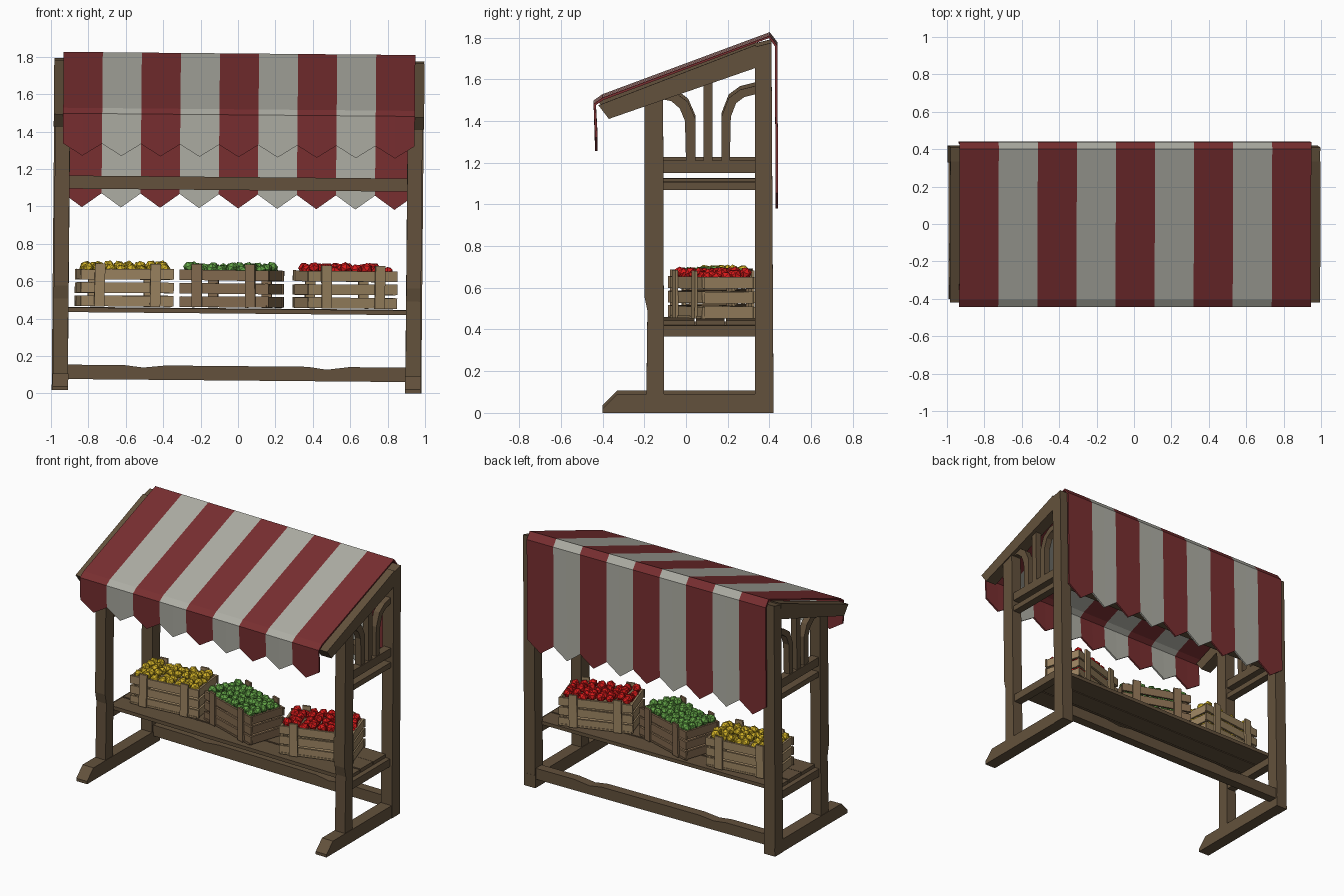
import bpy, bmesh, math, random
from mathutils import Matrix, Vector

if "Cube" in bpy.data.objects:
    bpy.data.objects.remove(bpy.data.objects["Cube"])

random.seed(4)


def material(name, rgb):
    m = bpy.data.materials.new(name)
    m.diffuse_color = (*rgb, 1)
    m.use_nodes = True
    m.node_tree.nodes["Principled BSDF"].inputs["Base Color"].default_value = m.diffuse_color
    return m


WOOD = material("dark_wood", (0.125, 0.083, 0.045))
RED = material("red_cloth", (0.19, 0.028, 0.03))
WHITE = material("white_cloth", (0.42, 0.42, 0.37))
PALE = material("pale_wood", (0.33, 0.23, 0.12))
TAN = material("tan_wood", (0.22, 0.14, 0.075))
YELLOW = material("yellow_fruit", (0.65, 0.45, 0.02))
GREEN = material("green_fruit", (0.12, 0.36, 0.06))
APPLE = material("red_fruit", (0.68, 0.01, 0.01))


def finish(name, bm, *mats):
    bmesh.ops.recalc_face_normals(bm, faces=bm.faces)
    me = bpy.data.meshes.new(name)
    bm.to_mesh(me)
    bm.free()
    for m in mats:
        me.materials.append(m)
    ob = bpy.data.objects.new(name, me)
    bpy.context.collection.objects.link(ob)
    return ob


def prism(name, profile, a, b, axis="x", mat=WOOD):
    """Extrude a profile (yz for axis x, xz for axis y) from a to b."""
    bm = bmesh.new()
    place = (lambda p, t: (t, p[0], p[1])) if axis == "x" else (lambda p, t: (p[0], t, p[1]))
    ends = [[bm.verts.new(place(p, t)) for p in profile] for t in (a, b)]
    bm.faces.new(ends[0])
    bm.faces.new(ends[1])
    for i in range(len(profile)):
        j = (i + 1) % len(profile)
        bm.faces.new((ends[0][i], ends[0][j], ends[1][j], ends[1][i]))
    return finish(name, bm, mat)


def rect(y0, y1, z0, z1):
    return [(y0, z0), (y1, z0), (y1, z1), (y0, z1)]


def add_box(bm, center, size, rot=0):
    bmesh.ops.create_cube(bm, size=1, matrix=Matrix.Translation(center)
                          @ Matrix.Rotation(rot, 4, "Y") @ Matrix.Diagonal((*size, 1)))


# Side frames: name, yz profile, inner and outer distance from the middle
FRAME = [
    ("foot", [(-0.40, 0), (0.42, 0), (0.42, 0.09), (-0.33, 0.09), (-0.40, 0.02)], 0.90, 0.985),
    ("front_post", [(-0.19, 0.08), (-0.105, 0.08), (-0.11, 1.57), (-0.20, 1.54),
                    (-0.20, 0.56), (-0.185, 0.49)], 0.903, 0.982),
    ("back_post", [(0.33, 0), (0.42, 0), (0.41, 1.775), (0.33, 1.755)], 0.902, 0.988),
    ("roof_beam", [(-0.42, 1.475), (-0.37, 1.41), (0.335, 1.655), (0.335, 1.765)], 0.908, 0.99),
    ("shelf_support", rect(-0.12, 0.34, 0.365, 0.42), 0.91, 0.97),
    ("lower_side_rail", rect(-0.12, 0.34, 1.07, 1.108), 0.915, 0.97),
    ("upper_side_rail", rect(-0.12, 0.34, 1.15, 1.21), 0.915, 0.97),
    ("middle_strut", rect(0.083, 0.127, 1.20, 1.59), 0.92, 0.965),
    ("front_brace", [(0.045, 1.2), (0.045, 1.41), (0.01, 1.49), (-0.05, 1.535), (-0.12, 1.55),
                     (-0.12, 1.505), (-0.07, 1.495), (-0.03, 1.46), (-0.005, 1.40), (0.0, 1.2)],
     0.92, 0.965),
    ("back_brace", [(0.17, 1.2), (0.17, 1.42), (0.205, 1.51), (0.26, 1.55), (0.34, 1.57),
                    (0.34, 1.53), (0.28, 1.515), (0.24, 1.485), (0.215, 1.42), (0.21, 1.2)],
     0.92, 0.965),
]
for side, s in (("left", -1), ("right", 1)):
    for name, profile, a, b in FRAME:
        prism(f"{side}_{name}", profile, s * a, s * b)

# Long rails at the back and shelf planks
prism("bottom_rail", [(-0.92, 0.06), (0.92, 0.06), (0.92, 0.137), (0.6, 0.137), (0.48, 0.122),
                      (0.38, 0.137), (-0.38, 0.137), (-0.5, 0.125), (-0.6, 0.137), (-0.92, 0.137)],
      0.345, 0.41, "y")
prism("upper_back_rail", rect(-0.92, 0.92, 1.078, 1.148), 0.34, 0.405, "y")
for i, (y0, y1) in enumerate(((-0.105, 0.04), (0.048, 0.185), (0.192, 0.335))):
    prism(f"shelf_plank_{i + 1}", rect(-0.935, 0.935, 0.418, 0.443 + 0.003 * (i % 2)), y0, y1, "y")

# Striped canopy with pointed hems front and back
ROOF = [(-0.43, 1.32), (-0.438, 1.478), (-0.40, 1.505), (0.40, 1.803), (0.432, 1.76), (0.436, 1.055)]
bm = bmesh.new()
cols = []
for i in range(19):
    col = []
    for k, (y, z) in enumerate(ROOF):
        drop = (0.065 if k == 0 else 0.075) if i % 2 and k in (0, 5) else 0
        col.append(bm.verts.new((-0.94 + 1.88 * i / 18, y, z - drop)))
    cols.append(col)
for i in range(18):
    for k in range(5):
        f = bm.faces.new((cols[i][k], cols[i + 1][k], cols[i + 1][k + 1], cols[i][k + 1]))
        f.material_index = (i // 2) % 2
canopy = finish("striped_canopy", bm, RED, WHITE)
mod = canopy.modifiers.new("thickness", "SOLIDIFY")
mod.thickness = 0.012
mod.offset = 0

# Slatted crates filled with fruit
L, W, T = 0.50, 0.30, 0.014
CRATES = [("yellow", -0.605, 0.15, 7, PALE, YELLOW), ("green", -0.03, 0.12, -18, TAN, GREEN),
          ("red", 0.575, 0.13, 18, PALE, APPLE)]
for name, cx, cy, deg, wood, fruit in CRATES:
    place = Matrix.Translation((cx, cy, 0.45)) @ Matrix.Rotation(math.radians(deg), 4, "Z")
    bm = bmesh.new()
    add_box(bm, (0, 0, 0.007), (L - 0.02, W - 0.02, 0.012))
    for z in (0.03, 0.101, 0.172):
        for s in (-1, 1):
            tilt = random.uniform(-0.012, 0.012)
            add_box(bm, (0, s * (W / 2 - T * 1.5), z), (L, T, 0.056), tilt)
            add_box(bm, (s * (L / 2 - T), 0, z), (T, W - 3 * T, 0.056))
    for s in (-1, 1):
        for x in (-0.15, 0.15):
            add_box(bm, (x, s * (W / 2 - T / 2), 0.115), (0.055, T, 0.23), random.uniform(-0.02, 0.02))
    bm.transform(place)
    finish(f"{name}_crate", bm, wood)

    bm = bmesh.new()
    for i in range(8):
        for j in range(5):
            pos = Vector((-0.203 + 0.058 * i, -0.1 + 0.05 * j, random.uniform(0.19, 0.218)))
            pos.x += random.uniform(-0.007, 0.007)
            bmesh.ops.create_icosphere(bm, subdivisions=1, radius=random.uniform(0.029, 0.034),
                                       matrix=Matrix.Translation(pos)
                                       @ Matrix.Rotation(random.uniform(0, 3), 4, (1, 1, 1)))
    bm.transform(place)
    finish(f"{name}_fruit", bm, fruit)

# The whole stall leans very slightly to the right
lean = (Matrix.Translation((0, 0, 0.909)) @ Matrix.Rotation(0.009, 4, "Y")
        @ Matrix.Translation((0, 0, -0.9)))
for ob in bpy.context.collection.objects:
    ob.data.transform(lean)
